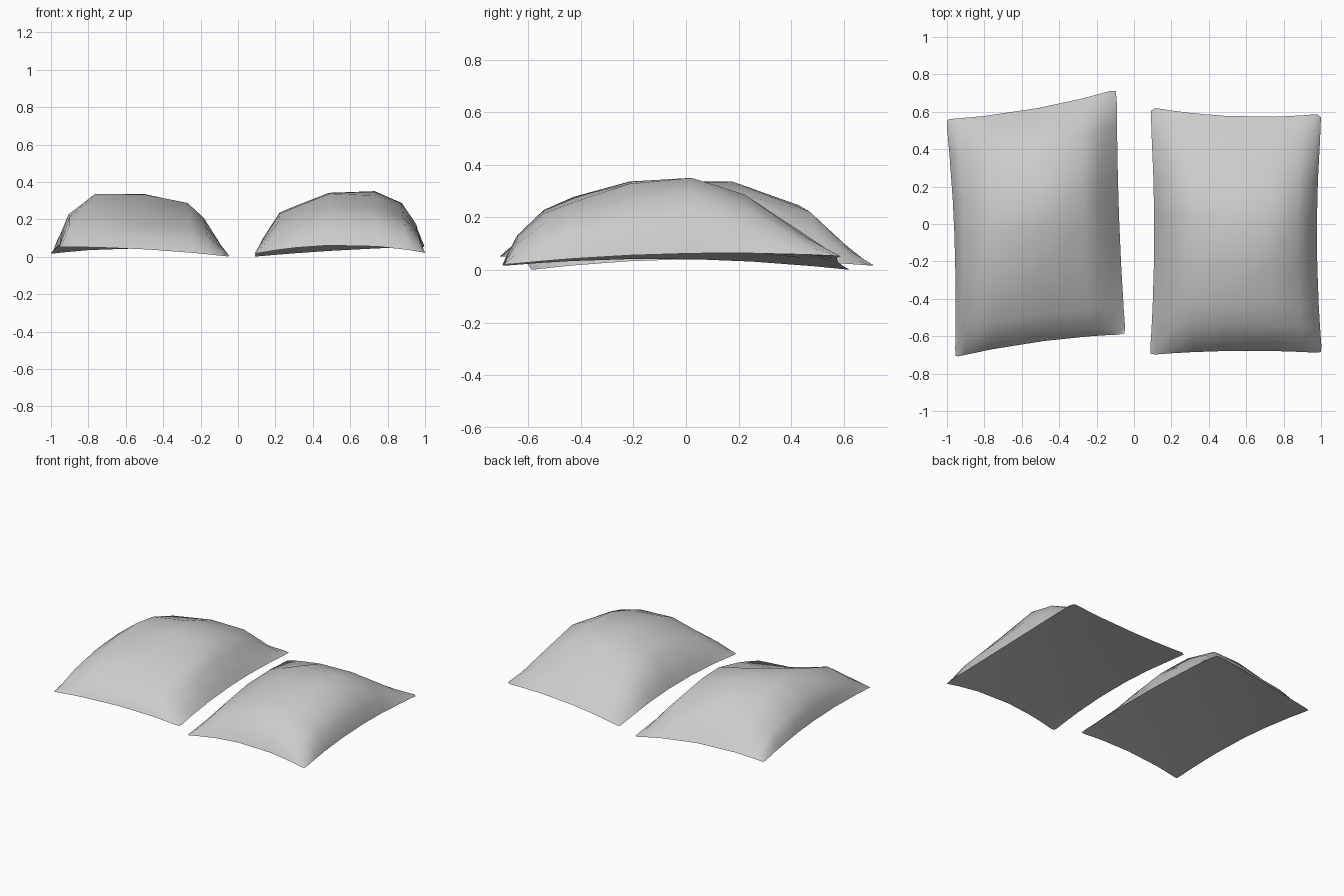
import bpy, bmesh, math
from mathutils import Vector

if "Cube" in bpy.data.objects:
    bpy.data.objects.remove(bpy.data.objects["Cube"])


def quad(a, m, b, t):
    # parabola through a (t=0), m (t=0.5), b (t=1)
    return a * (1 - t) * (1 - 2 * t) + m * 4 * t * (1 - t) + b * t * (2 * t - 1)


def pillow(name, corners, mids, u_prof, v_prof, height, dents):
    fl, fr, br, bl = [Vector(c) for c in corners]
    mf, mr, mb, ml = [Vector(m) for m in mids]

    def base(u, v):
        # curved four-sided patch spanning the seam
        f, b = quad(fl, mf, fr, u), quad(bl, mb, br, u)
        l, r = quad(fl, ml, bl, v), quad(fr, mr, br, v)
        bil = (fl * (1 - u) + fr * u) * (1 - v) + (bl * (1 - u) + br * u) * v
        return f * (1 - v) + b * v + l * (1 - u) + r * u - bil

    def dent(p):
        # soft local rises and hollows in the stuffing
        return sum(dz * math.exp(-((p.x - x) ** 2 + (p.y - y) ** 2) / (r * r))
                   for x, y, dz, r in dents)

    bm = bmesh.new()
    top, bottom = [], []
    nu, nv = len(u_prof) - 1, len(v_prof) - 1
    for j, (v, hv) in enumerate(v_prof):
        top.append([])
        bottom.append([])
        for i, (u, hu) in enumerate(u_prof):
            p = base(u, v)
            low = bm.verts.new(p)
            high = low
            if 0 < i < nu and 0 < j < nv:
                fade = min(1, 1.6 * hu * hv)
                high = bm.verts.new(p + Vector((0, 0, height * hu * hv + dent(p) * fade)))
            bottom[j].append(low)
            top[j].append(high)
    seam = set(bottom[0] + bottom[-1] + [r[0] for r in bottom] + [r[-1] for r in bottom])
    for g, flip in ((top, False), (bottom, True)):
        for j in range(nv):
            for i in range(nu):
                q = [g[j][i], g[j][i + 1], g[j + 1][i + 1], g[j + 1][i]]
                bm.faces.new(q[::-1] if flip else q).smooth = True
    # the seam stays crisp
    for e in bm.edges:
        e.smooth = not all(w in seam for w in e.verts)
    # slightly rounded corner tips
    for w in (bottom[0][0], bottom[0][-1], bottom[-1][0], bottom[-1][-1]):
        a, b = [e.other_vert(w).co for e in w.link_edges if e.other_vert(w) in seam]
        w.co = w.co * 0.7 + (a + b) * 0.15
    me = bpy.data.meshes.new(name)
    bm.to_mesh(me)
    bm.free()
    ob = bpy.data.objects.new(name, me)
    bpy.context.collection.objects.link(ob)
    return ob


# corners: front-left, front-right, back-right, back-left; mids: front, right, back, left
pillow("left_pillow",
       [(-.957, -.712, .052), (-.045, -.59, .0), (-.092, .722, .015), (-1.005, .56, .015)],
       [(-.50, -.628, .04), (-.08, .04, .042), (-.54, .615, .045), (-.96, -.06, .06)],
       [(0, 0), (.02, .3), (.06, .62), (.22, 1), (.52, .97), (.78, .84), (.88, .58), (.96, .2), (1, 0)],
       [(0, 0), (.03, .22), (.12, .54), (.3, .84), (.5, .98), (.65, .99), (.85, .68), (.95, .25), (1, 0)],
       .277,
       [(-.47, -.36, -.07, .2), (-.87, .24, -.055, .2), (-.87, -.5, .03, .13),
        (-.15, .22, -.04, .11), (-.33, .38, .025, .15), (-.14, -.2, -.02, .12)])

pillow("right_pillow",
       [(.085, -.70, .015), (1.005, -.69, .02), (1.005, .59, .053), (.085, .625, .0)],
       [(.55, -.678, .062), (.978, -.05, .062), (.55, .575, .035), (.108, -.04, .042)],
       [(0, 0), (.03, .2), (.13, .64), (.24, .76), (.43, .97), (.71, 1), (.88, .8), (.97, .4), (1, 0)],
       [(0, 0), (.03, .26), (.11, .6), (.2, .77), (.37, .97), (.56, 1), (.72, .79), (.9, .3), (1, 0)],
       .275,
       [(.21, .3, .055, .18), (.77, -.42, -.025, .18), (.9, -.2, -.03, .16)])
